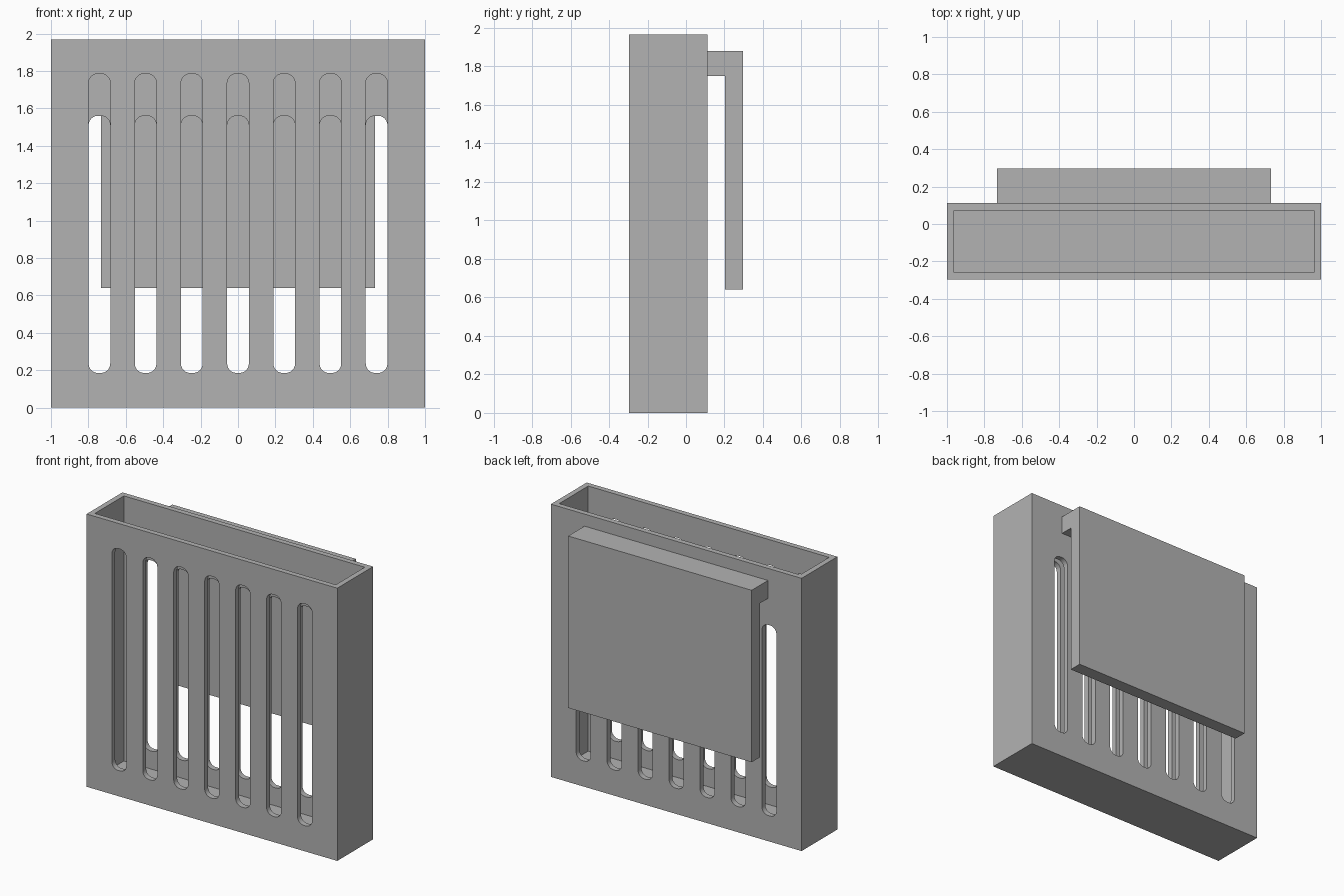
import bpy, bmesh
from math import sin, cos, pi, radians
from mathutils import Vector

cube = bpy.data.objects.get("Cube")
if cube:
    bpy.data.objects.remove(cube)

grey = bpy.data.materials.new("plain_grey")
grey.use_nodes = True
GREY = (0.45, 0.45, 0.45, 1)
grey.diffuse_color = GREY
grey.node_tree.nodes["Principled BSDF"].inputs["Base Color"].default_value = GREY


def prism(bm, points, shift):
    """Extrude a flat outline of 3D points along a vector."""
    face = bm.faces.new([bm.verts.new(p) for p in points])
    ext = bmesh.ops.extrude_face_region(bm, geom=[face])
    verts = [g for g in ext["geom"] if isinstance(g, bmesh.types.BMVert)]
    bmesh.ops.translate(bm, verts=verts, vec=Vector(shift))


def finish(bm, name):
    bmesh.ops.recalc_face_normals(bm, faces=bm.faces)
    mesh = bpy.data.meshes.new(name)
    bm.to_mesh(mesh)
    bm.free()
    mesh.materials.append(grey)
    obj = bpy.data.objects.new(name, mesh)
    bpy.context.scene.collection.objects.link(obj)
    return obj


def slot_outline(cx, y, z0, z1, half=0.058, r=0.05, steps=6):
    """Upright slot with rounded corners."""
    pts = []
    corners = [(1, z1 - r, 0), (-1, z1 - r, 1), (-1, z0 + r, 2), (1, z0 + r, 3)]
    for side, cz, quarter in corners:
        for i in range(steps + 1):
            a = (quarter + i / steps) * pi / 2
            pts.append((cx + side * (half - r) + r * cos(a), y, cz + r * sin(a)))
    return pts


def slot_cutter(name, y0, y1, top):
    bm = bmesh.new()
    for i in range(-3, 4):
        prism(bm, slot_outline(i * 0.247, y0, 0.185, top), (0, y1 - y0, 0))
    obj = finish(bm, name)
    obj.hide_render = True
    obj.hide_set(True)
    return obj


# Open-topped box with thin walls
FRONT, BACK, HEIGHT, WALL = -0.297, 0.111, 1.967, 0.055
bm = bmesh.new()
prism(bm, [(-1, FRONT, 0), (1, FRONT, 0), (1, BACK, 0), (-1, BACK, 0)], (0, 0, HEIGHT))
bmesh.ops.recalc_face_normals(bm, faces=bm.faces)
top = max(bm.faces, key=lambda f: f.calc_center_median().z)
bmesh.ops.inset_region(bm, faces=[top], thickness=WALL)
ext = bmesh.ops.extrude_discrete_faces(bm, faces=[top])
bmesh.ops.translate(bm, verts=ext["faces"][0].verts, vec=(0, 0, WALL - HEIGHT))
box = finish(bm, "slotted_box")

# Tall slots in the front wall, shorter ones in the back wall
cutters = [slot_cutter("front_slot_cutter", -0.4, -0.15, 1.785),
           slot_cutter("back_slot_cutter", -0.03, 0.16, 1.56)]
for cutter in cutters:
    mod = box.modifiers.new(cutter.name, "BOOLEAN")
    mod.operation = "DIFFERENCE"
    mod.solver = "EXACT"
    mod.object = cutter

# Hook with hanging plate on the back
profile = [(BACK, 1.88), (0.297, 1.88), (0.297, 0.64), (0.203, 0.64),
           (0.203, 1.75), (BACK, 1.75)]
bm = bmesh.new()
prism(bm, [(-0.732, y, z) for y, z in profile], (1.464, 0, 0))
finish(bm, "hanging_hook")

# Bake the slots, then drop the cutters
bpy.context.view_layer.update()
deps = bpy.context.evaluated_depsgraph_get()
cut_mesh = bpy.data.meshes.new_from_object(box.evaluated_get(deps))
box.modifiers.clear()
box.data = cut_mesh
for cutter in cutters:
    bpy.data.objects.remove(cutter)

# Smooth rounded slot ends, keep hard edges
bpy.ops.object.select_all(action="DESELECT")
box.select_set(True)
bpy.context.view_layer.objects.active = box
bpy.ops.object.shade_smooth_by_angle(angle=radians(30))
